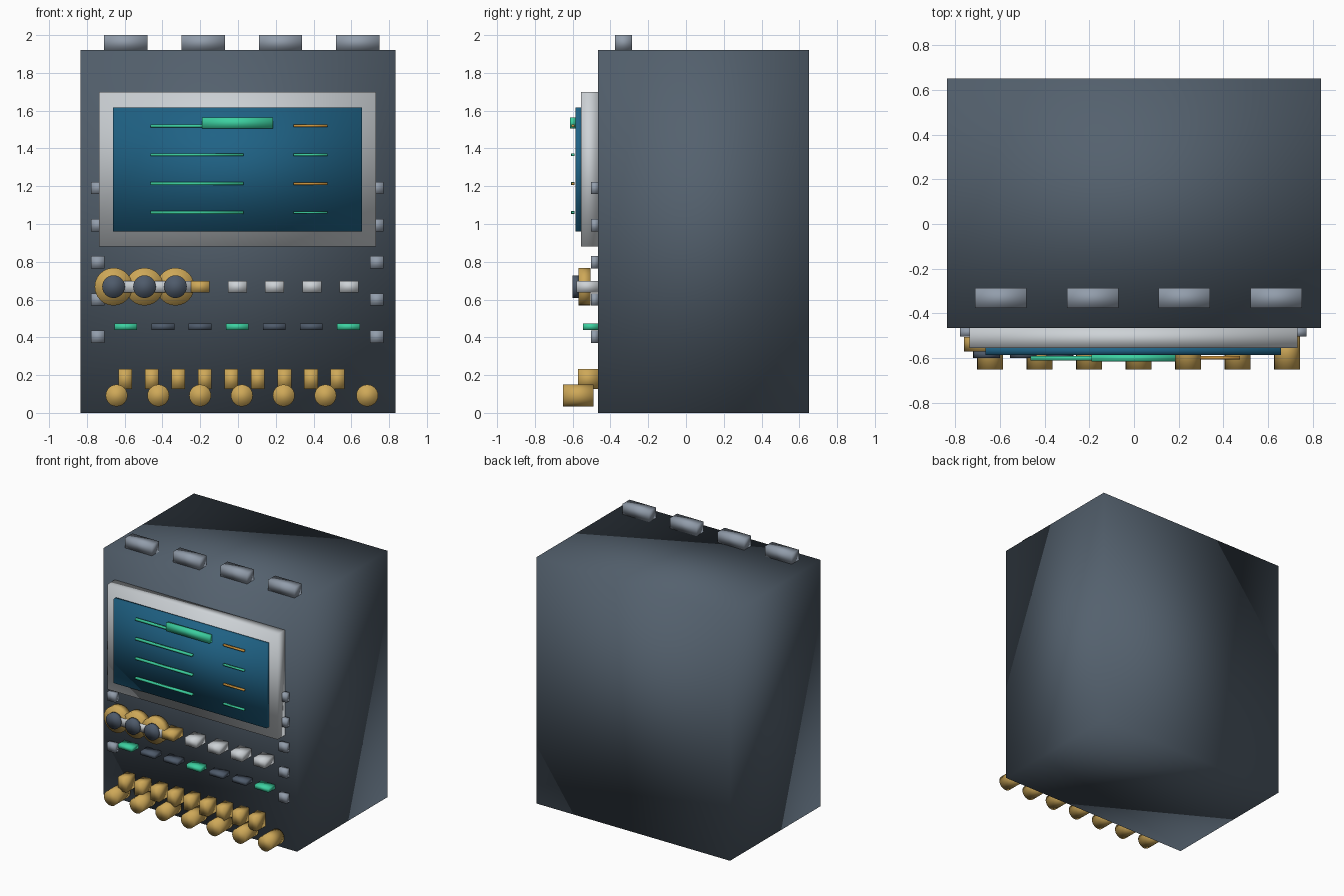
import bpy
import math

cube = bpy.data.objects.get("Cube")
if cube:
    bpy.data.objects.remove(cube, do_unlink=True)


def material(name, r, g, b):
    """Flat material from 8-bit display values."""
    def linear(v):
        v /= 255
        return v / 12.92 if v < 0.04 else ((v + 0.055) / 1.055) ** 2.4
    colour = (linear(r), linear(g), linear(b), 1)
    m = bpy.data.materials.new(name)
    m.use_nodes = True
    m.diffuse_color = colour
    node = next(n for n in m.node_tree.nodes if n.type == 'BSDF_PRINCIPLED')
    node.inputs["Base Color"].default_value = colour
    return m


slate = material("slate", 84, 97, 110)
dark_steel = material("dark_steel", 78, 90, 106)
steel = material("steel", 146, 157, 171)
silver = material("silver", 205, 210, 214)
screen_blue = material("screen_blue", 31, 98, 133)
green = material("signal_green", 60, 208, 160)
amber = material("amber", 208, 150, 60)
gold = material("gold", 206, 168, 88)


def finish(name, mat):
    # Normals are blended across every edge for a soft, pillowy look
    obj = bpy.context.object
    obj.name = name
    obj.data.materials.append(mat)
    bpy.ops.object.shade_smooth()
    return obj


def box(name, mat, x, z, width, height, front, back):
    """Box centred on x and z, reaching from front to back in y."""
    bpy.ops.mesh.primitive_cube_add(size=1, location=(x, (front + back) / 2, z))
    obj = bpy.context.object
    obj.scale = (width, back - front, height)
    bpy.ops.object.transform_apply(location=False, rotation=False)
    return finish(name, mat)


def rod(name, mat, x, z, radius, front, back):
    """Cylinder whose axis runs front to back."""
    bpy.ops.mesh.primitive_cylinder_add(
        vertices=24, radius=radius, depth=back - front,
        location=(x, (front + back) / 2, z), rotation=(math.pi / 2, 0, 0))
    return finish(name, mat)


FACE = -0.465

# Cabinet and the lugs on its top
box("cabinet", slate, 0, 0.96, 1.67, 1.92, FACE, 0.65)
for i in range(4):
    box(f"top_lug_{i}", steel, -0.595 + 0.41 * i, 1.96, 0.23, 0.08, -0.375, -0.287)

# Display frame and screen
box("display_frame", silver, -0.003, 1.29, 1.466, 0.82, -0.555, FACE)
box("screen", screen_blue, -0.003, 1.288, 1.32, 0.656, -0.585, -0.55)

# Readout lines, with a heading bar over the top row
for i in range(4):
    z = 1.519 - 0.1527 * i
    box(f"long_readout_{i}", green, -0.217, z, 0.49, 0.015, -0.61, -0.59)
    box(f"short_readout_{i}", green if i % 2 else amber, 0.384, z,
        0.18, 0.013, -0.605, -0.59)
box("heading_bar", green, -0.003, 1.535, 0.375, 0.06, -0.615, -0.585)

# Clips down both edges of the panel
for side, x in (("right", -0.742), ("left", 0.735)):
    for i in range(5):
        box(f"{side}_clip_{i}", steel, x, 0.403 + 0.197 * i, 0.07, 0.065, -0.503, FACE)

# Dial row: three gold dials with dark caps on a strip, then push buttons
for i in range(3):
    x = -0.659 + 0.164 * i
    rod(f"dial_{i}", gold, x, 0.668, 0.1, -0.569, -0.505)
    rod(f"dial_cap_{i}", dark_steel, x, 0.668, 0.06, -0.6, -0.565)
box("dial_strip", silver, -0.445, 0.668, 0.39, 0.06, -0.58, FACE)
for i in range(5):
    box(f"push_button_{i}", silver if i else gold, -0.2 + 0.197 * i, 0.668,
        0.1, 0.06, -0.58, FACE)

# Indicator row
for i in range(7):
    box(f"indicator_{i}", dark_steel if i % 3 else green, -0.594 + 0.1965 * i,
        0.456, 0.12, 0.032, -0.545, FACE)

# Gold sockets and round plugs along the foot of the panel
for i in range(9):
    box(f"socket_{i}", gold, -0.597 + 0.1405 * i, 0.18, 0.072, 0.106, -0.572, FACE)
for i in range(7):
    rod(f"plug_{i}", gold, -0.643 + 0.2212 * i, 0.092, 0.058, -0.65, -0.49)
